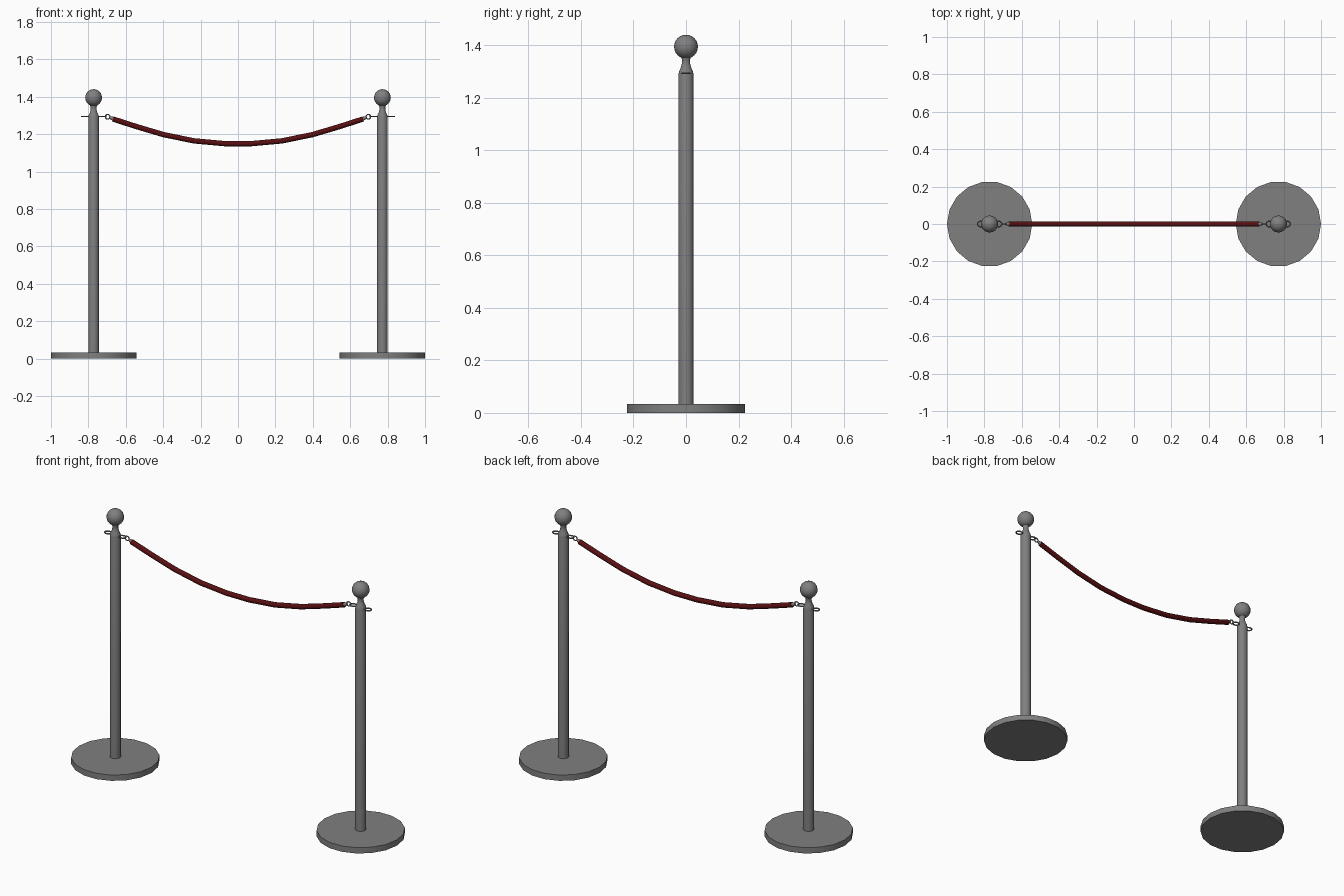
import bpy, bmesh, math
from mathutils import Vector

if "Cube" in bpy.data.objects:
    bpy.data.objects.remove(bpy.data.objects["Cube"])

PX = 0.772     # post distance from the centre
HOOK_Z = 1.294

def material(name, col):
    m = bpy.data.materials.new(name)
    m.diffuse_color = (*col, 1)
    m.use_nodes = True
    m.node_tree.nodes["Principled BSDF"].inputs["Base Color"].default_value = m.diffuse_color
    return m

steel = material("grey steel", (0.215, 0.215, 0.215))
red = material("dark red rope", (0.10, 0.005, 0.006))

def finish(name, bm, mat, angle=35):
    bmesh.ops.recalc_face_normals(bm, faces=bm.faces)
    me = bpy.data.meshes.new(name)
    bm.to_mesh(me)
    bm.free()
    me.materials.append(mat)
    ob = bpy.data.objects.new(name, me)
    bpy.context.collection.objects.link(ob)
    bpy.ops.object.select_all(action='DESELECT')
    ob.select_set(True)
    bpy.context.view_layer.objects.active = ob
    bpy.ops.object.shade_smooth_by_angle(angle=math.radians(angle))
    return ob

def lathe(name, profile, x, n, mat):
    """Turn a (radius, z) profile around a vertical axis at x."""
    bm = bmesh.new()
    rings = [[bm.verts.new((x + r * math.cos(2 * math.pi * i / n),
                            r * math.sin(2 * math.pi * i / n), z))
              for i in range(n)] for r, z in profile]
    for a, b in zip(rings, rings[1:]):
        for i in range(n):
            j = (i + 1) % n
            bm.faces.new((a[i], a[j], b[j], b[i]))
    bm.faces.new(rings[0])
    bm.faces.new(rings[-1])
    return finish(name, bm, mat)

def sweep(name, path, radii, up, n, mat, closed=False):
    """Sweep a round section along a planar path; up is the plane normal."""
    bm = bmesh.new()
    path = [Vector(p) for p in path]
    up, k, rings = Vector(up), len(path), []
    for i, p in enumerate(path):
        a = path[(i - 1) % k] if closed else path[max(i - 1, 0)]
        b = path[(i + 1) % k] if closed else path[min(i + 1, k - 1)]
        side = up.cross(b - a).normalized()
        rings.append([bm.verts.new(p + radii[i] * (side * math.cos(2 * math.pi * s / n)
                                                   + up * math.sin(2 * math.pi * s / n)))
                      for s in range(n)])
    pairs = list(zip(rings, rings[1:])) + ([(rings[-1], rings[0])] if closed else [])
    for a, b in pairs:
        for s in range(n):
            t = (s + 1) % n
            bm.faces.new((a[s], a[t], b[t], b[s]))
    if not closed:
        bm.faces.new(rings[0])
        bm.faces.new(rings[-1])
    return finish(name, bm, mat, 50)

for label, s in (("left", -1), ("right", 1)):
    x = s * PX
    # Round foot, pole with tapered neck, and ball finial
    lathe(label + "_base", [(0.228, 0), (0.228, 0.033)], x, 18, steel)
    lathe(label + "_pole", [(0.0285, 0.03), (0.0285, 1.292), (0.026, 1.302),
                            (0.019, 1.318), (0.0155, 1.332), (0.0155, 1.345),
                            (0.021, 1.36)], x, 18, steel)
    bm = bmesh.new()
    bmesh.ops.create_uvsphere(bm, u_segments=18, v_segments=12, radius=0.0455)
    bmesh.ops.translate(bm, verts=bm.verts, vec=(x, 0, 1.395))
    finish(label + "_ball", bm, steel)

    # Flat hook loops either side of the pole
    for side, d in (("outer", s), ("inner", -s)):
        loop = []
        for i in range(14):
            a = 2 * math.pi * i / 14
            loop.append((x + d * 0.046 + 0.019 * math.cos(a), 0.0155 * math.sin(a), HOOK_Z))
        sweep(f"{label}_{side}_loop", loop, [0.0038] * 14, (0, 0, 1), 6, steel, True)

    # Upright ring and ferrule holding the rope
    ring = [(s * 0.697 + 0.0125 * math.cos(2 * math.pi * i / 12), 0,
             HOOK_Z - 0.001 + 0.0125 * math.sin(2 * math.pi * i / 12)) for i in range(12)]
    sweep(label + "_rope_ring", ring, [0.0035] * 12, (0, 1, 0), 6, steel, True)
    ferrule = [(s * u, 0, z) for u, z in ((0.688, 1.289), (0.678, 1.286), (0.66, 1.279))]
    sweep(label + "_ferrule", ferrule, [0.006, 0.0085, 0.012], (0, 1, 0), 10, steel)

# Sagging rope
half = [(0.07, 1.149), (0.235, 1.164), (0.397, 1.197), (0.545, 1.241), (0.669, 1.281)]
pts = [(-u, 0, z) for u, z in reversed(half)] + [(u, 0, z) for u, z in half]
sweep("rope", pts, [0.0142] * len(pts), (0, 1, 0), 12, red)
